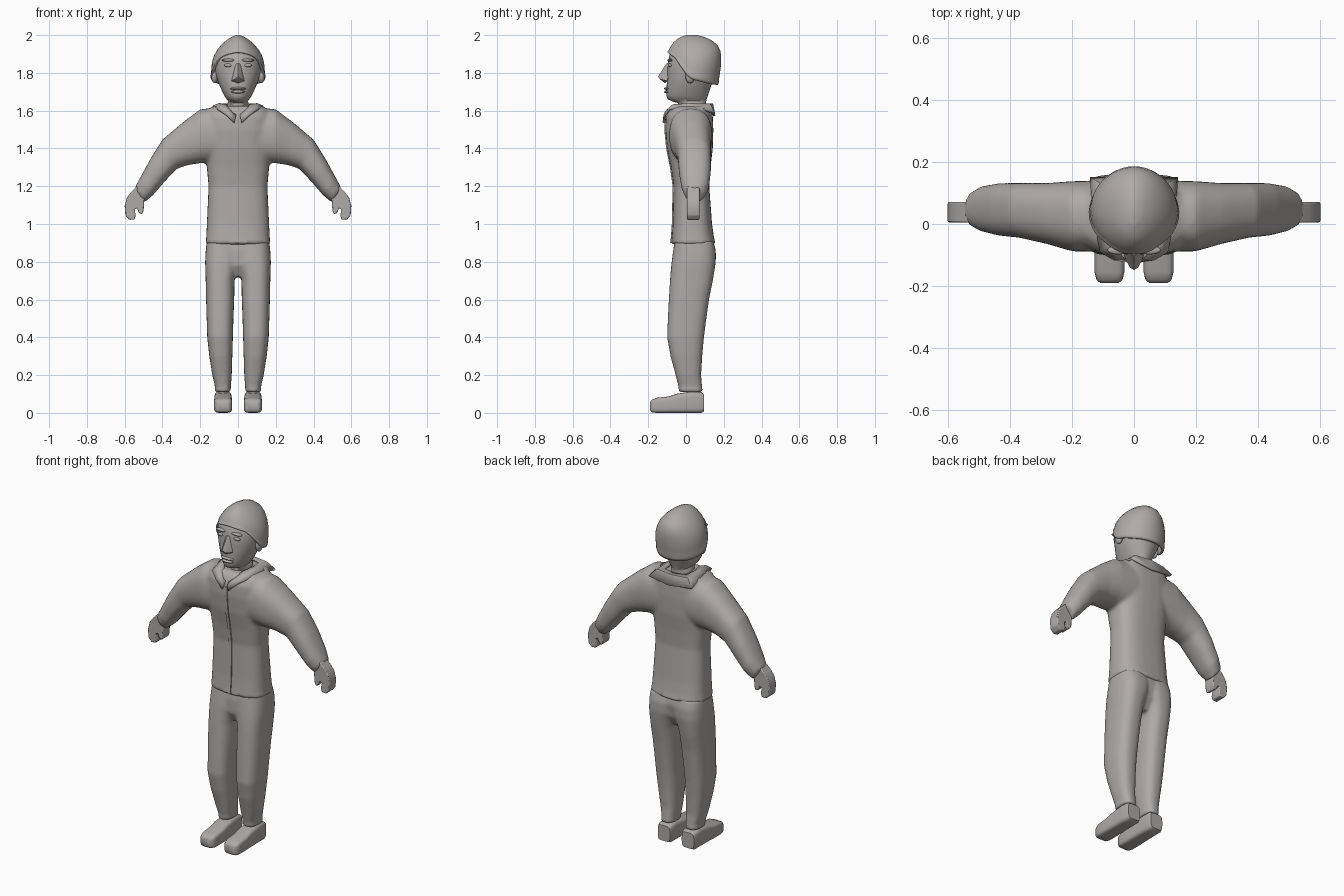
import bpy, bmesh, math
from mathutils import Vector as V

if "Cube" in bpy.data.objects:
    bpy.data.objects.remove(bpy.data.objects["Cube"])

GREY = bpy.data.materials.new("plain grey")
GREY.diffuse_color = (0.42, 0.405, 0.395, 1)
GREY.use_nodes = True
GREY.node_tree.nodes["Principled BSDF"].inputs["Base Color"].default_value = GREY.diffuse_color


def finish(name, bm, angle=40):
    bmesh.ops.recalc_face_normals(bm, faces=bm.faces)
    me = bpy.data.meshes.new(name)
    bm.to_mesh(me)
    bm.free()
    me.materials.append(GREY)
    ob = bpy.data.objects.new(name, me)
    bpy.context.collection.objects.link(ob)
    bpy.ops.object.select_all(action='DESELECT')
    ob.select_set(True)
    bpy.context.view_layer.objects.active = ob
    bpy.ops.object.shade_smooth_by_angle(angle=math.radians(angle))
    return ob


def oval(c, u, v, e=2.0, n=32):
    """Superellipse ring round c with half axes u and v."""
    pts = []
    for i in range(n):
        a = 2 * math.pi * i / n
        ca, sa = math.cos(a), math.sin(a)
        pts.append(V(c) + V(u) * math.copysign(abs(ca) ** (2 / e), ca)
                   + V(v) * math.copysign(abs(sa) ** (2 / e), sa))
    return pts


def flat_ring(z, x0, x1, y0, y1, e=2.0):
    return oval(((x0 + x1) / 2, (y0 + y1) / 2, z), ((x1 - x0) / 2, 0, 0), (0, (y1 - y0) / 2, 0), e)


def loft(bm, rings):
    vs = [[bm.verts.new(p) for p in r] for r in rings]
    n = len(vs[0])
    for a, b in zip(vs, vs[1:]):
        for i in range(n):
            bm.faces.new((a[i], a[(i + 1) % n], b[(i + 1) % n], b[i]))
    bm.faces.new(vs[0][::-1])
    bm.faces.new(vs[-1])


def interp(x, table, k):
    """Piecewise linear lookup of column k by column 0 (ascending)."""
    if x <= table[0][0]:
        return table[0][k]
    for a, b in zip(table, table[1:]):
        if x <= b[0]:
            return a[k] + (b[k] - a[k]) * (x - a[0]) / (b[0] - a[0])
    return table[-1][k]


def fuse(ob, voxel, passes):
    m = ob.modifiers.new("fuse", 'REMESH')
    m.mode, m.voxel_size, m.use_smooth_shade = 'VOXEL', voxel, True
    s = ob.modifiers.new("soften", 'SMOOTH')
    s.factor, s.iterations = 0.5, passes


def blob(name, c, r):
    bm = bmesh.new()
    bmesh.ops.create_uvsphere(bm, u_segments=20, v_segments=12, radius=1)
    for v in bm.verts:
        v.co = V((c[0] + v.co.x * r[0], c[1] + v.co.y * r[1], c[2] + v.co.z * r[2]))
    return finish(name, bm, 180)


# jacket: torso and both sleeves fused (z, half width, front y, back y)
TORSO = [(.892, .173, -.08, .158), (.93, .168, -.075, .148), (1.0, .165, -.07, .138),
         (1.2, .156, -.066, .123), (1.3, .165, -.08, .13), (1.4, .17, -.1, .142),
         (1.5, .175, -.11, .145), (1.57, .175, -.107, .142), (1.605, .16, -.09, .137),
         (1.625, .13, -.07, .132)]
# sleeve sections: top x, z, bottom x, z, front y, back y
SLEEVE = [(.09, 1.62, .09, 1.33, -.09, .14), (.2, 1.607, .2, 1.322, -.088, .138),
          (.29, 1.54, .265, 1.312, -.065, .132), (.4, 1.447, .325, 1.292, -.045, .132),
          (.465, 1.343, .395, 1.217, -.038, .132), (.518, 1.245, .45, 1.152, -.025, .122),
          (.548, 1.19, .495, 1.115, -.005, .1)]
bm = bmesh.new()
loft(bm, [flat_ring(z, -w, w, a, b, 2.8) for z, w, a, b in TORSO])
for s in (1, -1):
    loft(bm, [oval((s * (tx + bx) / 2, (a + b) / 2, (tz + bz) / 2),
                   (s * (tx - bx) / 2, 0, (tz - bz) / 2), (0, (b - a) / 2, 0), 2.4)
              for tx, tz, bx, bz, a, b in SLEEVE])
fuse(finish("jacket", bm), .011, 4)

# front fastening strip following the chest
bm = bmesh.new()
rows = []
for i in range(25):
    z = .9 + .65 * i / 24
    y = interp(z, TORSO, 2)
    rows.append([V((x, y + d, z)) for x, d in ((-.013, .01), (-.011, -.005), (.007, -.005), (.009, .01))])
loft(bm, rows)
finish("front_fastening", bm)

# collar: inner, fold and outer edge at each station, right half then mirrored
COLLAR = [((.012, -.1, 1.575), (.014, -.116, 1.56), (.02, -.118, 1.535)),
          ((.04, -.075, 1.605), (.05, -.105, 1.595), (.065, -.112, 1.578)),
          ((.062, -.04, 1.63), (.085, -.068, 1.628), (.108, -.088, 1.608)),
          ((.078, .03, 1.632), (.1, .03, 1.634), (.13, .03, 1.622)),
          ((.07, .1, 1.632), (.1, .125, 1.632), (.14, .147, 1.59)),
          ((0, .118, 1.632), (0, .14, 1.632), (0, .15, 1.572))]
bm = bmesh.new()
path = COLLAR + [[(-x, y, z) for x, y, z in st] for st in COLLAR[-2::-1]]
grid = [[bm.verts.new(p) for p in st] for st in path]
for a, b in zip(grid, grid[1:]):
    for i in range(2):
        bm.faces.new((a[i], b[i], b[i + 1], a[i + 1]))
collar = finish("collar", bm)
m = collar.modifiers.new("thickness", 'SOLIDIFY')
m.thickness, m.offset = .012, 0

# trousers: two legs and hips fused (z, inner x, outer x, front y, back y)
LEG = [(.11, .038, .123, -.038, .09), (.14, .038, .122, -.04, .085), (.2, .033, .136, -.055, .08),
       (.3, .03, .152, -.082, .086), (.4, .027, .163, -.1, .095), (.5, .024, .166, -.096, .108),
       (.6, .02, .169, -.091, .122), (.7, .018, .171, -.085, .142), (.76, .006, .173, -.08, .152),
       (.8, -.01, .174, -.076, .158), (.86, -.02, .171, -.068, .158), (.91, -.02, .166, -.06, .145)]
bm = bmesh.new()
for s in (1, -1):
    loft(bm, [flat_ring(z, *sorted((s * a, s * b)), c, d, 2.6) for z, a, b, c, d in LEG])
loft(bm, [flat_ring(z, -w, w, a, b, 2.6) for z, w, a, b in
          ((.72, .05, -.035, .1), (.78, .13, -.066, .135), (.86, .165, -.066, .15), (.91, .162, -.058, .142))])
fuse(finish("trousers", bm), .009, 4)

# shoes (y, half width, bottom z, top z) and hands
SHOE = [(-.19, .03, .012, .058), (-.18, .042, .003, .07), (-.155, .048, 0, .08), (-.09, .048, 0, .087),
        (-.045, .047, 0, .102), (.03, .046, 0, .113), (.08, .046, 0, .11), (.096, .04, .008, .1)]
HAND = [(.495, 1.135), (.535, 1.2), (.565, 1.17), (.588, 1.14), (.6, 1.095), (.596, 1.045), (.576, 1.022),
        (.548, 1.024), (.541, 1.045), (.548, 1.078), (.535, 1.084), (.525, 1.058), (.508, 1.052), (.5, 1.07)]
for s, side in ((1, "left"), (-1, "right")):
    bm = bmesh.new()
    loft(bm, [oval((s * .079, y, (a + b) / 2), (w, 0, 0), (0, 0, (b - a) / 2), 4.5) for y, w, a, b in SHOE])
    finish(side + "_shoe", bm, 50)
    bm = bmesh.new()
    loft(bm, [[V((s * x, y, z)) for x, z in HAND] for y in (.005, .071)])
    hand = finish(side + "_hand", bm)
    b = hand.modifiers.new("soft edges", 'BEVEL')
    b.width, b.segments = .005, 2

# head and neck (z, half width, front y, back y)
HEAD = [(1.59, .058, -.045, .105), (1.64, .056, -.042, .106), (1.65, .05, -.075, .107),
        (1.66, .06, -.096, .109), (1.68, .073, -.104, .116), (1.71, .087, -.104, .126),
        (1.75, .105, -.101, .14), (1.8, .12, -.1, .158), (1.85, .125, -.097, .165),
        (1.9, .113, -.086, .16), (1.95, .07, -.05, .12)]
bm = bmesh.new()
loft(bm, [flat_ring(z, -w, w, a, b, 2.1) for z, w, a, b in HEAD])
finish("head", bm, 60)

# nose wedge
bm = bmesh.new()
for p in ((0, -.103, 1.85), (0, -.148, 1.781), (.014, -.14, 1.768), (-.014, -.14, 1.768),
          (.034, -.098, 1.758), (-.034, -.098, 1.758), (.014, -.09, 1.85), (-.014, -.09, 1.85),
          (0, -.11, 1.745), (0, -.08, 1.78)):
    bm.verts.new(p)
bmesh.ops.convex_hull(bm, input=bm.verts)
finish("nose", bm, 50)

# lips, eyes, brows, ears
blob("upper_lip", (0, -.098, 1.717), (.042, .018, .008))
blob("lower_lip", (0, -.098, 1.7), (.036, .018, .009))
for s, side in ((1, "left"), (-1, "right")):
    blob(side + "_eye", (s * .05, -.084, 1.84), (.023, .011, .01))
    blob(side + "_brow", (s * .05, -.084, 1.867), (.036, .014, .008))
    blob(side + "_ear", (s * .124, .022, 1.785), (.018, .026, .04))

# helmet: dome (z, half width, front y, back y) with a brim height set by direction
DOME = [(1.73, .13, -.09, .165), (1.78, .143, -.1, .178), (1.85, .14, -.1, .186), (1.9, .124, -.098, .186),
        (1.93, .105, -.088, .18), (1.96, .078, -.068, .158), (1.985, .046, -.04, .115), (2.0, .012, 0, .06)]
BRIM = [(-1, 1.735), (-.6, 1.743), (0, 1.763), (.2, 1.78), (.45, 1.825), (.7, 1.88), (1, 1.908)]
rings = []
for t, grow in ((0, 1.02), (.06, 1.025), (.11, 1), (.25, 1), (.4, 1), (.55, 1), (.68, 1), (.8, 1),
                (.9, 1), (.96, 1), (1, 1)):
    ring = []
    for i in range(48):
        a = 2 * math.pi * i / 48
        low = interp(math.cos(a), BRIM, 1)
        z = low + (2.0 - low) * t
        w, y0, y1 = (interp(z, DOME, k) for k in (1, 2, 3))
        ring.append(V((math.sin(a) * w * grow, (y0 + y1) / 2 - math.cos(a) * (y1 - y0) / 2 * grow, z)))
    rings.append(ring)
bm = bmesh.new()
loft(bm, rings)
bm.faces.ensure_lookup_table()
open_face = min((f for f in bm.faces if len(f.verts) > 4), key=lambda f: f.calc_center_median().z)
bmesh.ops.delete(bm, geom=[open_face], context='FACES_ONLY')
helmet = finish("helmet", bm, 60)
m = helmet.modifiers.new("shell", 'SOLIDIFY')
m.thickness, m.offset = .012, -1
